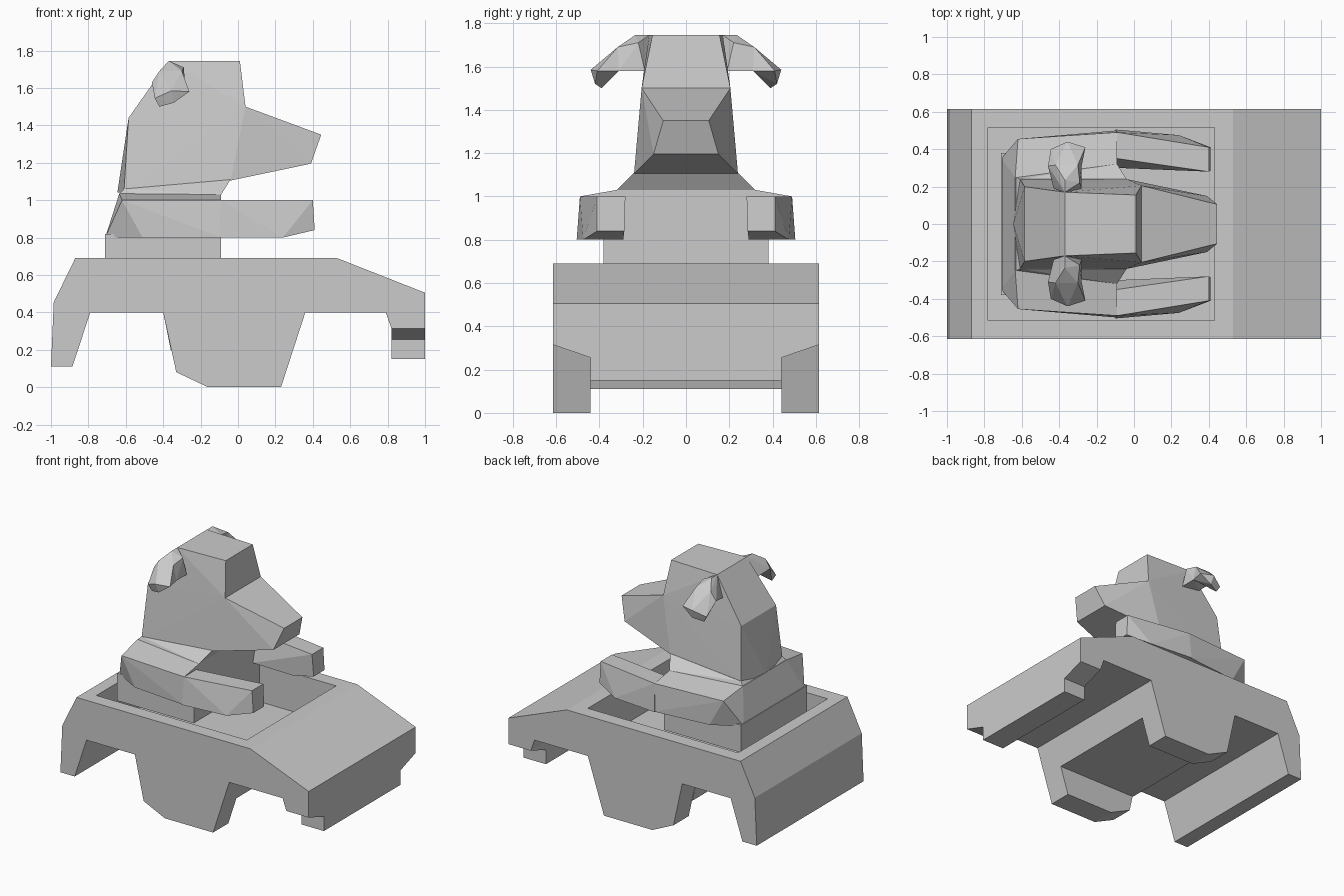
import bpy, bmesh

if "Cube" in bpy.data.objects:
    bpy.data.objects.remove(bpy.data.objects["Cube"])

grey = bpy.data.materials.new("plain_grey")
grey.diffuse_color = (0.6, 0.6, 0.6, 1)
grey.use_nodes = True
grey.node_tree.nodes["Principled BSDF"].inputs["Base Color"].default_value = grey.diffuse_color


def finish(name, bm):
    bmesh.ops.recalc_face_normals(bm, faces=bm.faces[:])
    me = bpy.data.meshes.new(name)
    bm.to_mesh(me)
    bm.free()
    me.materials.append(grey)
    ob = bpy.data.objects.new(name, me)
    bpy.context.collection.objects.link(ob)
    return ob


def prism(name, profile, y0, y1):
    """Extrude an x-z profile from y0 to y1."""
    bm = bmesh.new()
    f = bm.faces.new([bm.verts.new((x, y0, z)) for x, z in profile])
    ext = bmesh.ops.extrude_face_region(bm, geom=[f])["geom"]
    verts = [v for v in ext if isinstance(v, bmesh.types.BMVert)]
    bmesh.ops.translate(bm, verts=verts, vec=(0, y1 - y0, 0))
    return finish(name, bm)


def hull(name, pts):
    """Faceted convex block around the points."""
    bm = bmesh.new()
    for p in pts:
        bm.verts.new(p)
    res = bmesh.ops.convex_hull(bm, input=bm.verts[:])
    loose = {g for g in res["geom_interior"] + res["geom_unused"]
             if isinstance(g, bmesh.types.BMVert)}
    bmesh.ops.delete(bm, geom=list(loose), context='VERTS')
    bmesh.ops.dissolve_limit(bm, angle_limit=0.01, verts=bm.verts[:], edges=bm.edges[:])
    return finish(name, bm)


def both(pts):
    return [(x, s * y, z) for x, y, z in pts for s in (1, -1)]


# cart shell with a sunken cockpit
shell = prism("cart_shell", [
    (-1, .11), (-.985, .455), (-.87, .69), (.53, .69), (1, .505), (1, .315),
    (.82, .315), (.79, .4), (-.79, .4), (-.885, .11)], -.615, .615)
cutter = prism("cockpit_cutter", [(-.78, .41), (.43, .41), (.43, .9), (-.78, .9)], -.515, .515)
cutter.hide_render = True
mod = shell.modifiers.new("cockpit", 'BOOLEAN')
mod.operation = 'DIFFERENCE'
mod.solver = 'EXACT'
mod.object = cutter
bpy.context.view_layer.objects.active = shell
bpy.ops.object.modifier_apply(modifier="cockpit")
bpy.data.objects.remove(cutter)

# front bumper: low centre bar and slanted corners
prism("front_bumper", [(.82, .15), (1, .15), (1, .33), (.82, .33)], -.44, .44)
# belly between the wheel skirts
prism("belly", [(-.4, .4), (-.36, .2), (.295, .2), (.36, .4)], -.44, .44)

skirt = [(-.4, .4), (-.33, .08), (-.16, 0), (.23, 0), (.36, .4)]
for side, s in (("left", 1), ("right", -1)):
    def m(pts):
        return [(x, s * y, z) for x, y, z in pts]

    prism(side + "_wheel_skirt", skirt, s * .44, s * .615)
    hull(side + "_bumper_corner", m([(x, y, z) for x in (.82, 1) for y, z in
                                     ((.44, .255), (.44, .33), (.615, .315))]))
    # forearm reaching forward
    hull(side + "_forearm", m([
        (-.09, .49, 1), (-.09, .35, 1), (.40, .41, 1), (.40, .28, 1),
        (-.10, .505, .8), (-.09, .30, .8), (.24, .475, .8), (.24, .29, .8),
        (.41, .41, .84), (.41, .285, .84)]))
    # ear: root piece and drooping tip
    root = [(-.37, .17, 1.745), (-.37, .235, 1.745), (-.29, .22, 1.71),
            (-.28, .19, 1.58), (-.43, .19, 1.6)]
    knee = [(-.42, .315, 1.69), (-.30, .315, 1.69), (-.28, .31, 1.58), (-.46, .31, 1.63)]
    tip = [(-.445, .40, 1.545), (-.355, .44, 1.585), (-.26, .41, 1.58),
           (-.345, .42, 1.52), (-.42, .39, 1.5)]
    hull(side + "_ear_root", m(root + knee))
    hull(side + "_ear_tip", m(knee + tip))

# torso, shoulders and neck
prism("torso", [(-.71, .62), (-.71, .82), (-.09, .82), (-.09, .62)], -.38, .38)
hull("shoulders", both([
    (-.71, .35, .8), (-.51, .46, .8), (-.09, .50, .8), (-.62, .455, 1),
    (-.09, .49, 1), (-.635, .25, 1.035), (-.09, .32, 1.03)]))
hull("neck", both([
    (-.635, .25, 1.03), (-.09, .32, 1.03), (-.61, .24, 1.06), (-.04, .24, 1.11)]))

# head and snout
hull("head", both([
    (-.37, .17, 1.745), (.01, .155, 1.745), (.04, .205, 1.5), (-.04, .24, 1.105),
    (-.61, .24, 1.04), (-.585, .20, 1.44)]) + [(-.645, 0, 1.04)])
hull("snout", both([
    (.04, .205, 1.5), (-.04, .24, 1.105), (.445, .105, 1.35), (.39, .15, 1.195)]))
